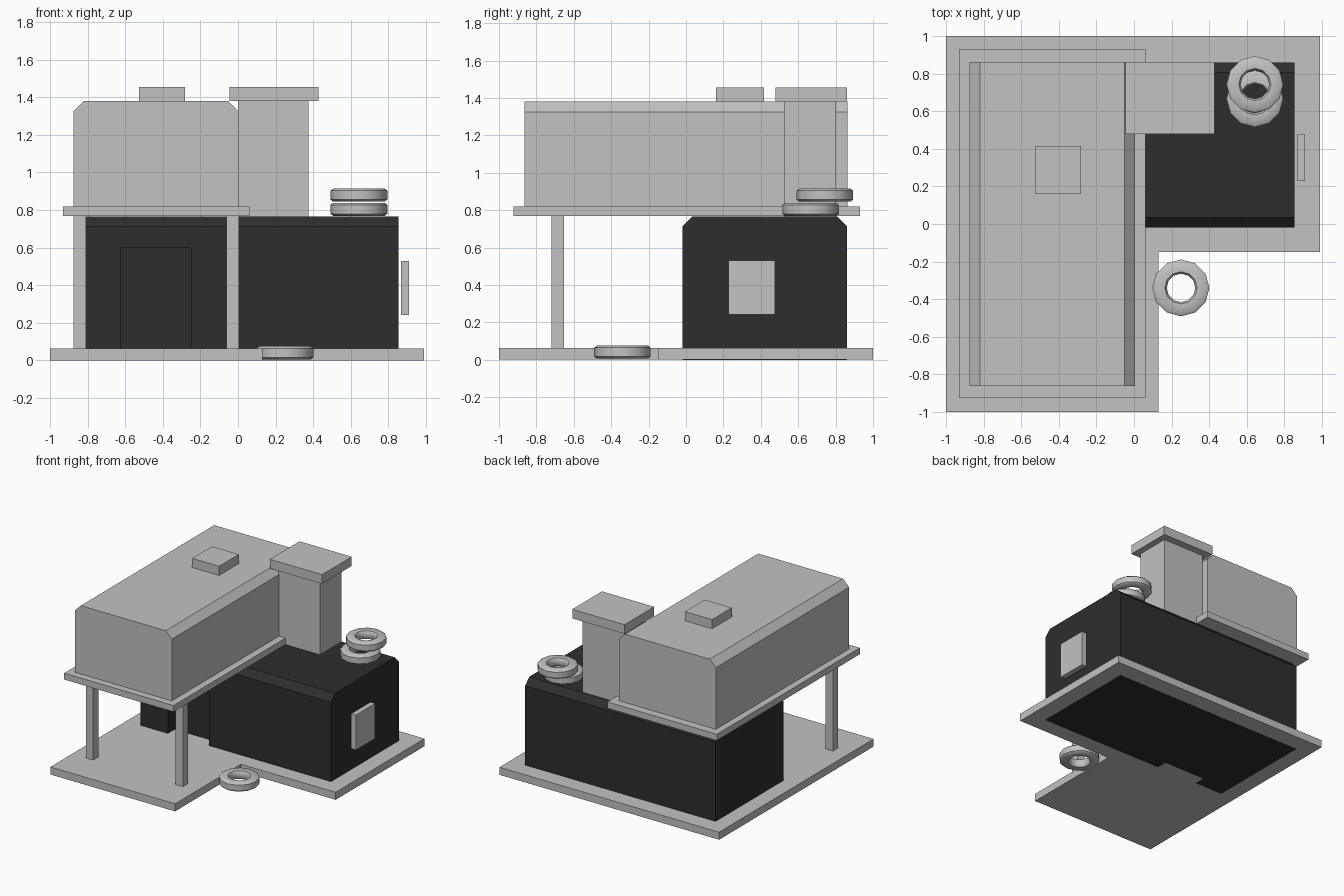
import bpy, bmesh, math

cube = bpy.data.objects.get("Cube")
if cube:
    bpy.data.objects.remove(cube, do_unlink=True)


def material(name, value):
    m = bpy.data.materials.new(name)
    m.use_nodes = True
    color = (value, value, value, 1)
    m.diffuse_color = color
    m.node_tree.nodes["Principled BSDF"].inputs["Base Color"].default_value = color
    return m


light = material("light grey", 0.54)
dark = material("charcoal", 0.027)


def finish(name, bm, mat):
    bmesh.ops.recalc_face_normals(bm, faces=bm.faces)
    mesh = bpy.data.meshes.new(name)
    bm.to_mesh(mesh)
    bm.free()
    mesh.materials.append(mat)
    obj = bpy.data.objects.new(name, mesh)
    bpy.context.collection.objects.link(obj)
    return obj


def prism(name, profile, axis, start, end, mat):
    """Extrude a 2D profile along an axis; profile uses the other two axes in order."""
    bm = bmesh.new()
    verts = []
    for point in profile:
        co = list(point)
        co.insert(axis, start)
        verts.append(bm.verts.new(co))
    face = bm.faces.new(verts)
    out = bmesh.ops.extrude_face_region(bm, geom=[face])
    shift = [0, 0, 0]
    shift[axis] = end - start
    moved = [v for v in out["geom"] if isinstance(v, bmesh.types.BMVert)]
    bmesh.ops.translate(bm, verts=moved, vec=shift)
    return finish(name, bm, mat)


def box(name, x, y, z, mat):
    rect = [(x[0], y[0]), (x[1], y[0]), (x[1], y[1]), (x[0], y[1])]
    return prism(name, rect, 2, z[0], z[1], mat)


def chamfered(a, b, bottom, top, c):
    return [(a, bottom), (b, bottom), (b, top - c), (b - c, top), (a + c, top), (a, top - c)]


# L-shaped ground slab
outline = [(-1, -1), (0.13, -1), (0.13, -0.15), (0.99, -0.15), (0.99, 1), (-1, 1)]
prism("ground_slab", outline, 2, 0.001, 0.063, light)

# Lower storey with a recessed doorway
lower = prism("lower_storey", chamfered(-0.018, 0.86, 0, 0.767, 0.053), 0, -0.87, 0.855, dark)
cutter = box("doorway_cutter", (-0.623, -0.25), (-0.2, 0.07), (-0.1, 0.597), dark)
cutter.hide_render = True
cut = lower.modifiers.new("doorway", "BOOLEAN")
cut.operation = "DIFFERENCE"
cut.solver = "EXACT"
cut.object = cutter
bpy.context.view_layer.objects.active = lower
bpy.ops.object.modifier_apply(modifier=cut.name)
bpy.data.objects.remove(cutter, do_unlink=True)

# Side window panel
box("side_window", (0.866, 0.91), (0.228, 0.476), (0.243, 0.53), light)

# Overhanging upper storey on two posts
for name, x in (("left_post", -0.062), ("right_post", -0.875)):
    box(name, (x, x + 0.066), (-0.72, -0.653), (0.06, 0.775), light)
box("upper_floor", (-0.93, 0.062), (-0.922, 0.93), (0.768, 0.82), light)
prism("upper_storey", chamfered(-0.875, 0.004, 0.8, 1.38, 0.055), 1, -0.863, 0.863, light)
box("roof_hatch", (-0.527, -0.283), (0.16, 0.416), (1.37, 1.455), light)

# Chimney
box("chimney", (0, 0.375), (0.525, 0.803), (0.76, 1.385), light)
box("chimney_cap", (-0.046, 0.427), (0.478, 0.862), (1.38, 1.455), light)


def tyre(name, x, y, z):
    """Lathe a rounded tyre section around a vertical axis."""
    half = [(0.076, 0.018), (0.086, 0.033), (0.137, 0.035), (0.151, 0.024)]
    section = half + [(r, -h) for r, h in reversed(half)]
    bm = bmesh.new()
    ring = [bm.verts.new((r, 0, h)) for r, h in section]
    edges = [bm.edges.new((ring[i - 1], ring[i])) for i in range(len(ring))]
    bmesh.ops.spin(bm, geom=ring + edges, cent=(0, 0, 0), axis=(0, 0, 1),
                   angle=math.tau, steps=12, use_merge=True)
    bmesh.ops.remove_doubles(bm, verts=bm.verts, dist=0.0005)
    obj = finish(name, bm, light)
    obj.location = (x, y, z)
    bpy.ops.object.select_all(action="DESELECT")
    obj.select_set(True)
    bpy.context.view_layer.objects.active = obj
    bpy.ops.object.shade_smooth_by_angle(angle=math.radians(50))


# Loose tyres
tyre("ground_tyre", 0.25, -0.34, 0.041)
tyre("lower_roof_tyre", 0.643, 0.666, 0.804)
tyre("upper_roof_tyre", 0.643, 0.742, 0.88)
